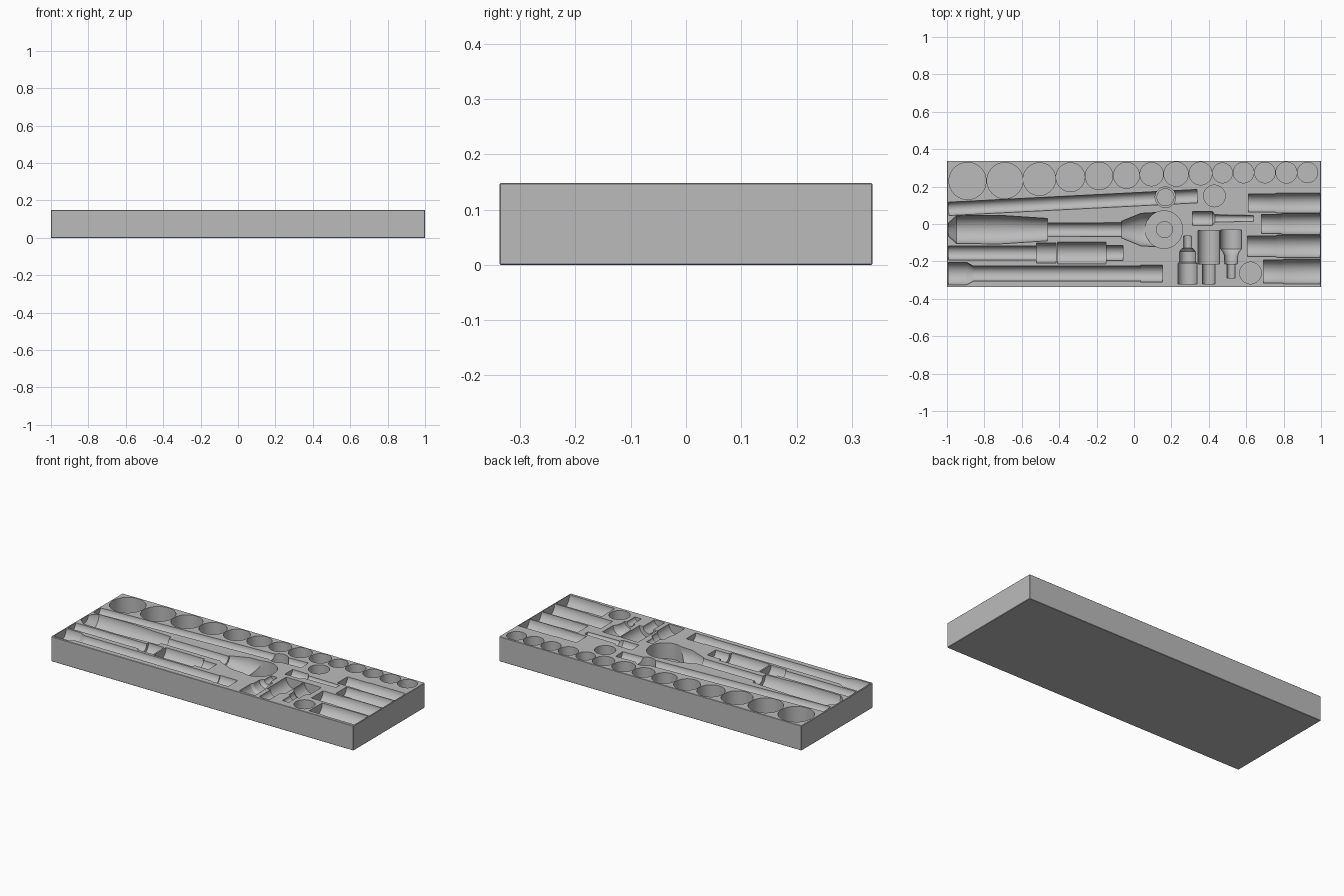
import bpy, bmesh, math
from mathutils import Vector, Matrix

old = bpy.data.objects.get("Cube")
if old:
    bpy.data.objects.remove(old, do_unlink=True)

TOP = 0.148
SEG = 48


def to_object(bm, name):
    bmesh.ops.recalc_face_normals(bm, faces=bm.faces[:])
    mesh = bpy.data.meshes.new(name)
    bm.to_mesh(mesh)
    bm.free()
    obj = bpy.data.objects.new(name, mesh)
    bpy.context.scene.collection.objects.link(obj)
    return obj


def well(x, y, r, depth):
    """Upright round cutter reaching down from the top face."""
    bm = bmesh.new()
    h = depth + 0.05
    bmesh.ops.create_cone(bm, cap_ends=True, segments=SEG, radius1=r, radius2=r, depth=h,
                          matrix=Matrix.Translation((x, y, TOP - depth + h / 2)))
    return to_object(bm, "well_cutter")


def lying(start, direction, profile):
    """Turned cutter lying in the top plane; profile is (distance, radius)."""
    axis = Vector((*direction, 0)).normalized()
    side = Vector((-axis.y, axis.x, 0))
    up = Vector((0, 0, 1))
    origin = Vector((*start, TOP))
    bm = bmesh.new()
    rings = []
    for dist, r in profile:
        ring = []
        for i in range(SEG):
            a = math.tau * (i + 0.5) / SEG
            ring.append(bm.verts.new(origin + axis * dist + r * (side * math.cos(a) + up * math.sin(a))))
        rings.append(ring)
    for a, b in zip(rings, rings[1:]):
        for i in range(SEG):
            j = (i + 1) % SEG
            bm.faces.new((a[i], a[j], b[j], b[i]))
    bm.faces.new(rings[0][::-1])
    bm.faces.new(rings[-1])
    return to_object(bm, "lying_cutter")


# Tray block with slightly eased edges
bm = bmesh.new()
bmesh.ops.create_cube(bm, size=1, matrix=Matrix.Translation((0, 0, TOP / 2)) @ Matrix.Diagonal((2, 0.675, TOP, 1)))
bmesh.ops.bevel(bm, geom=bm.edges[:], offset=0.002, segments=1, affect='EDGES')
tray = to_object(bm, "tool_tray")

cutters = []

# Row of socket wells along the back, large to small
sockets = [(-.89, .23, .099), (-.69, .232, .096), (-.506, .24, .087), (-.34, .25, .077),
           (-.187, .257, .073), (-.04, .26, .069), (.094, .266, .062), (.225, .267, .065),
           (.356, .27, .061), (.473, .273, .053), (.586, .275, .055), (.70, .275, .055),
           (.815, .275, .056), (.928, .275, .054)]
# Two loose socket wells
sockets += [(.43, .15, .058), (.623, -.262, .058)]
for x, y, r in sockets:
    cutters.append(well(x, y, r, 0.115))

# Slanted bar with a stepped finger well
cutters.append(lying((-.99, .081), (1.33, .068), [(0, .036), (1.33, .036)]))
cutters.append(well(.168, .143, .055, 0.075))
cutters.append(well(.168, .143, .045, 0.105))

# Ratchet handle, neck and round head
cutters.append(lying((-.993, -.03), (1, 0), [(0, .035), (.043, .074), (.27, .077), (.53, .06),
                                             (.531, .036), (.925, .037), (.927, .045),
                                             (1.03, .087), (1.15, .094)]))
cutters.append(well(.16, -.03, .1, 0.095))
cutters.append(well(.163, -.03, .043, 0.122))

# Extension bars on the left
cutters.append(lying((-.992, -.155), (1, 0), [(0, .038), (.47, .038), (.472, .053), (.575, .053)]))
cutters.append(lying((-.408, -.155), (1, 0), [(0, .058), (.257, .058), (.258, .04), (.348, .04)]))
cutters.append(lying((-.992, -.265), (1, 0), [(0, .06), (.097, .06), (.134, .04), (1.027, .04),
                                              (1.028, .045), (1.145, .045)]))

# Small adapters and bits
cutters.append(lying((.286, -.322), (0, 1), [(0, .052), (.107, .052), (.122, .042), (.175, .042),
                                             (.19, .03), (.193, .021), (.257, .021)]))
cutters.append(lying((.4, -.322), (0, 1), [(0, .034), (.107, .034), (.108, .058), (.288, .058)]))
cutters.append(lying((.519, -.033), (0, -1), [(0, .056), (.1, .056), (.118, .042), (.135, .036),
                                              (.18, .034), (.181, .022), (.257, .022)]))
cutters.append(lying((.314, .03), (1, 0), [(0, .037), (.105, .037), (.118, .02), (.22, .018),
                                           (.325, .016)]))

# Deep sockets lying along the right end
for x, y, r, step in [(.612, .112, .053, .14), (.682, 0, .055, .1),
                      (.607, -.119, .06, .15), (.692, -.254, .066, .1)]:
    length = .994 - x
    cutters.append(lying((x, y), (1, 0), [(0, r - .004), (step, r - .004), (step + .012, r), (length, r)]))

# Cut every pocket, then discard the cutters
bpy.ops.object.select_all(action='DESELECT')
bpy.context.view_layer.objects.active = tray
tray.select_set(True)
for cutter in cutters:
    cutter.hide_render = True
    mod = tray.modifiers.new("pocket", 'BOOLEAN')
    mod.operation = 'DIFFERENCE'
    mod.solver = 'EXACT'
    mod.object = cutter
    bpy.ops.object.modifier_apply(modifier=mod.name)
    bpy.data.objects.remove(cutter, do_unlink=True)

# Single plain grey material
grey = bpy.data.materials.new("plain grey")
grey.use_nodes = True
colour = (0.5, 0.5, 0.5, 1)
grey.diffuse_color = colour
bsdf = next(n for n in grey.node_tree.nodes if n.type == 'BSDF_PRINCIPLED')
bsdf.inputs["Base Color"].default_value = colour
bsdf.inputs["Roughness"].default_value = 0.6
tray.data.materials.clear()
tray.data.materials.append(grey)
bpy.ops.object.shade_smooth_by_angle(angle=math.radians(25))
